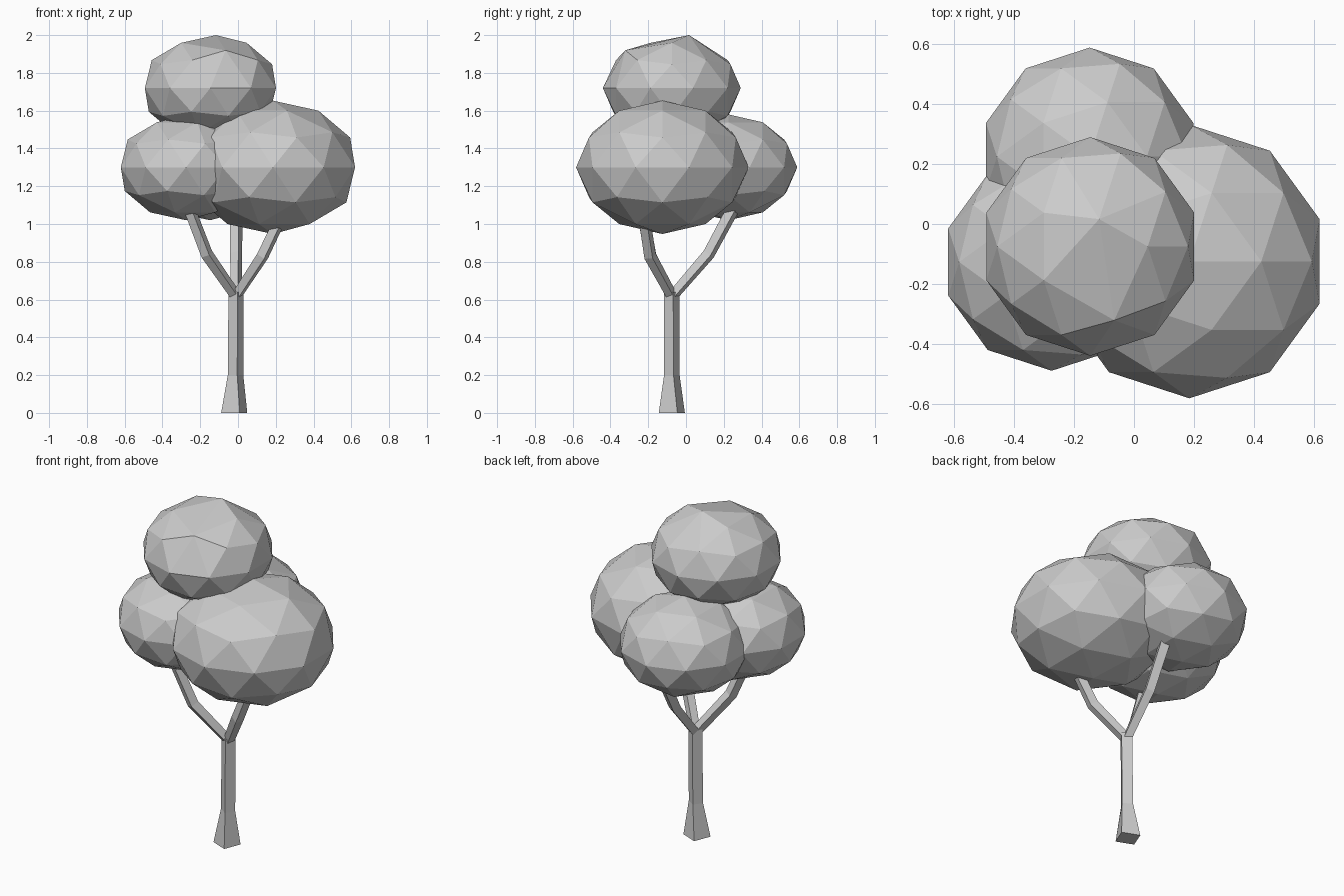
import bpy, bmesh, math
from mathutils import Vector

if "Cube" in bpy.data.objects:
    bpy.data.objects.remove(bpy.data.objects["Cube"])


def finish(bm, name):
    bmesh.ops.recalc_face_normals(bm, faces=bm.faces)
    me = bpy.data.meshes.new(name)
    bm.to_mesh(me)
    bm.free()
    ob = bpy.data.objects.new(name, me)
    bpy.context.collection.objects.link(ob)
    return ob


def limb(name, stations, turn, level=False):
    """Four-sided tube through stations of (x, y, z, radius)."""
    bm = bmesh.new()
    pts = [Vector(s[:3]) for s in stations]
    rings = []
    for i, (p, s) in enumerate(zip(pts, stations)):
        d = Vector((0, 0, 1))
        if not level:
            d = (pts[min(i + 1, len(pts) - 1)] - pts[max(i - 1, 0)]).normalized()
        q = Vector((0, 0, 1)).rotation_difference(d)
        t = turn[i] if isinstance(turn, list) else turn
        ring = []
        for k in range(4):
            a = math.radians(t + 90 * k)
            ring.append(bm.verts.new(p + q @ Vector((math.cos(a), math.sin(a), 0)) * s[3]))
        rings.append(ring)
    for a, b in zip(rings, rings[1:]):
        for k in range(4):
            bm.faces.new((a[k], a[(k + 1) % 4], b[(k + 1) % 4], b[k]))
    bm.faces.new(rings[0][::-1])
    bm.faces.new(rings[-1])
    return finish(bm, name)


def foliage(name, center, r, rz, merges=()):
    """Flattened faceted ball; merges collapse the vertex pair nearest two unit directions."""
    bm = bmesh.new()
    bmesh.ops.create_icosphere(bm, subdivisions=2, radius=1)
    for a, b, z in merges:
        pair = [min(bm.verts, key=lambda v: (v.co - Vector(t)).length) for t in (a, b)]
        co = (pair[0].co + pair[1].co) / 2
        co.z = z
        bmesh.ops.pointmerge(bm, verts=pair, merge_co=co)
    for v in bm.verts:
        v.co = Vector((v.co.x * r, v.co.y * r, v.co.z * rz)) + Vector(center)
    return finish(bm, name)


# Trunk with flared foot
limb("trunk", [(-0.02, -0.075, 0, 0.075), (-0.013, -0.075, 0.2, 0.042),
               (-0.01, -0.075, 0.64, 0.041)], [23, 12, 10], level=True)

# Three bent branches
limb("left_branch", [(-0.012, -0.075, 0.62, 0.03), (-0.165, -0.19, 0.84, 0.034),
                     (-0.265, -0.235, 1.1, 0.032)], 20)
limb("right_branch", [(-0.008, -0.075, 0.62, 0.03), (0.13, -0.19, 0.83, 0.034),
                      (0.24, -0.225, 1.06, 0.032)], 20)
limb("back_branch", [(-0.01, -0.07, 0.62, 0.03), (-0.01, 0.12, 0.84, 0.034),
                     (-0.01, 0.26, 1.1, 0.036)], 20)

# Foliage clumps
foliage("left_foliage", (-0.275, -0.127, 1.3), 0.363, 0.28)
foliage("right_foliage", (0.185, -0.125, 1.3), 0.457, 0.353)
foliage("back_foliage", (-0.148, 0.225, 1.3), 0.364, 0.28)
foliage("top_foliage", (-0.146, -0.075, 1.72), 0.365, 0.281, [
    ((0, 0, 1), (0.162, 0.5, 0.851), 0.997),
    ((0.162, -0.5, 0.851), (0.276, -0.851, 0.447), 0.71)])
